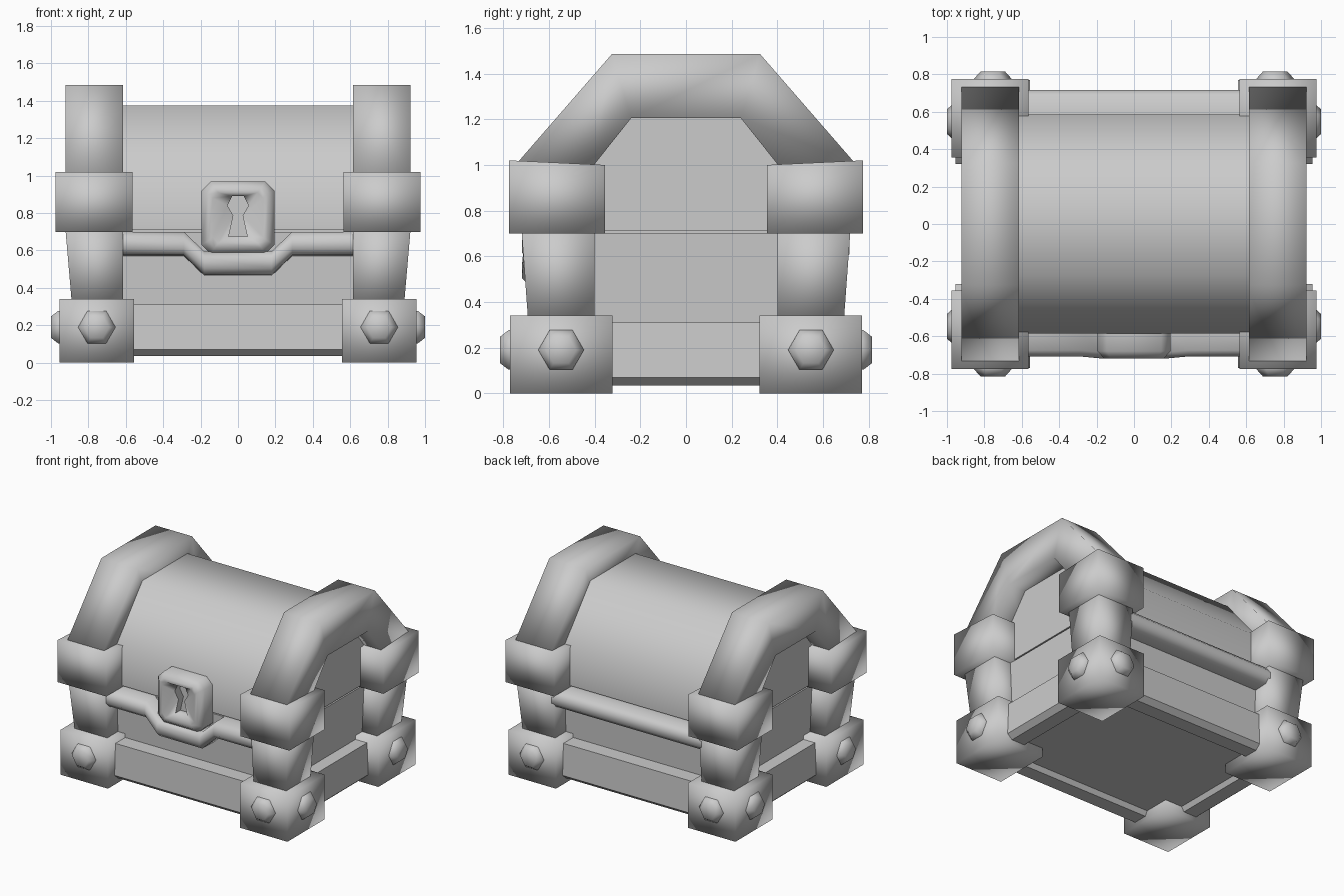
import bpy, bmesh, math

cube = bpy.data.objects.get("Cube")
if cube:
    bpy.data.objects.remove(cube, do_unlink=True)

grey = bpy.data.materials.new("plain grey")
grey.use_nodes = True
grey.diffuse_color = (0.6, 0.6, 0.6, 1)
grey.node_tree.nodes["Principled BSDF"].inputs["Base Color"].default_value = (0.6, 0.6, 0.6, 1)


def loft(name, rings, angle=180):
    """Skin a closed solid through rings of equal point count."""
    bm = bmesh.new()
    loops = [[bm.verts.new(p) for p in ring] for ring in rings]
    n = len(loops[0])
    for a, b in zip(loops, loops[1:]):
        for i in range(n):
            j = (i + 1) % n
            bm.faces.new((a[i], a[j], b[j], b[i]))
    bm.faces.new(loops[0])
    bm.faces.new(loops[-1])
    bmesh.ops.recalc_face_normals(bm, faces=bm.faces)
    me = bpy.data.meshes.new(name)
    bm.to_mesh(me)
    bm.free()
    me.materials.append(grey)
    ob = bpy.data.objects.new(name, me)
    bpy.context.collection.objects.link(ob)
    bpy.ops.object.select_all(action='DESELECT')
    ob.select_set(True)
    bpy.context.view_layer.objects.active = ob
    if angle >= 180:
        bpy.ops.object.shade_smooth()
    else:
        bpy.ops.object.shade_smooth_by_angle(angle=math.radians(angle))
    return ob


def rect(x0, x1, y0, y1, z):
    return [(x0, y0, z), (x1, y0, z), (x1, y1, z), (x0, y1, z)]


def centred(x, y, z):
    return rect(-x, x, -y, y, z)


# Base plinth with chamfered foot and recessed underside
loft("base_plinth", [centred(0.86, 0.68, 0.31), centred(0.87, 0.69, 0.07),
                     centred(0.83, 0.65, 0.035), centred(0.72, 0.54, 0.035),
                     centred(0.70, 0.52, 0.07)], 40)

# Chest body, slightly wider at the top
loft("body", [centred(0.76, 0.56, 0.25), centred(0.78, 0.58, 0.70)], 60)

# Lid with a faceted, smoothly shaded vault
lid_profile = [(-0.585, 0.71), (-0.585, 1.0), (-0.27, 1.375),
               (0.27, 1.375), (0.585, 1.0), (0.585, 0.71)]
loft("lid", [[(x, y, z) for y, z in lid_profile] for x in (-0.78, 0.78)], 60)
loft("lid_seam", [centred(0.76, 0.56, 0.69), centred(0.76, 0.56, 0.73)], 60)

# Corner posts, feet, brackets and bolts
for sx, side in ((1, "left"), (-1, "right")):
    for sy, end in ((-1, "front"), (1, "back")):
        tag = f"{end}_{side}"

        def corner(x0, x1, y0, y1, z):
            return rect(sx * x0, sx * x1, sy * y0, sy * y1, z)

        loft("post_" + tag, [corner(0.615, 0.887, 0.40, 0.69, 0.30),
                             corner(0.615, 0.925, 0.40, 0.722, 0.74)])
        loft("foot_" + tag, [corner(0.555, 0.955, 0.322, 0.77, 0),
                             corner(0.555, 0.955, 0.322, 0.77, 0.34)])
        top = [(x, y, 1.02 if abs(y) > 0.5 else 1.0)
               for x, y, z in corner(0.565, 0.975, 0.355, 0.775, 1)]
        loft("bracket_" + tag, [corner(0.565, 0.975, 0.355, 0.775, 0.70), top])

        # Hexagonal bolts on the end and on the side of each foot
        hexagon = [(math.cos(k * math.pi / 3), math.sin(k * math.pi / 3)) for k in range(6)]
        levels = ((0, 0.10), (0.022, 0.10), (0.06, 0.066))
        loft("end_bolt_" + tag,
             [[(sx * 0.755 + r * c, sy * (0.755 + d), 0.19 + r * s) for c, s in hexagon]
              for d, r in levels], 70)
        loft("side_bolt_" + tag,
             [[(sx * (0.94 + d), sy * 0.547 + r * c, 0.19 + r * s) for c, s in hexagon]
              for d, r in levels], 70)

    # Arched strap over the lid: outer and inner (y, z) at each station
    half = [((0.74, 1.008), (0.415, 0.985)), ((0.325, 1.485), (0.24, 1.205))]
    stations = half + [((-a[0], a[1]), (-b[0], b[1])) for a, b in reversed(half)]
    loft("arch_" + side,
         [[(sx * 0.615, *o), (sx * 0.922, *o), (sx * 0.922, *i), (sx * 0.615, *i)]
          for o, i in stations])

# Rim trims: straight at the back, dipping under the lock at the front
trim = [(0.56, 0.70), (0.675, 0.70), (0.708, 0.665), (0.708, 0.61),
        (0.675, 0.575), (0.56, 0.57)]
loft("back_trim", [[(x, y + 0.008, z) for y, z in trim] for x in (-0.63, 0.63)], 60)
path = [(-0.63, 0), (-0.29, 0), (-0.18, 0.105), (0.18, 0.105), (0.29, 0), (0.63, 0)]
loft("front_trim", [[(x, -y - 0.1 * dip, z - dip) for y, z in trim] for x, dip in path], 60)


# Lock plate: chamfered octagon funnelling into a keyhole
def plate(w, cut, y):
    pts = [(w - cut, w), (w, w - cut), (w, cut - w), (w - cut, -w)]
    pts += [(-x, z) for x, z in reversed(pts)]
    return [(x, y, 0.775 + z) for x, z in pts]


def keyhole(y):
    pts = [(0.032, 0.89), (0.056, 0.84), (0.025, 0.785), (0.05, 0.675)]
    pts += [(-x, z) for x, z in reversed(pts)]
    return [(x, y, z) for x, z in pts]


loft("lock_plate", [plate(0.195, 0.05, -0.56), plate(0.195, 0.05, -0.68),
                    plate(0.16, 0.035, -0.718), plate(0.135, 0.03, -0.718),
                    keyhole(-0.68), keyhole(-0.62)], 60)
